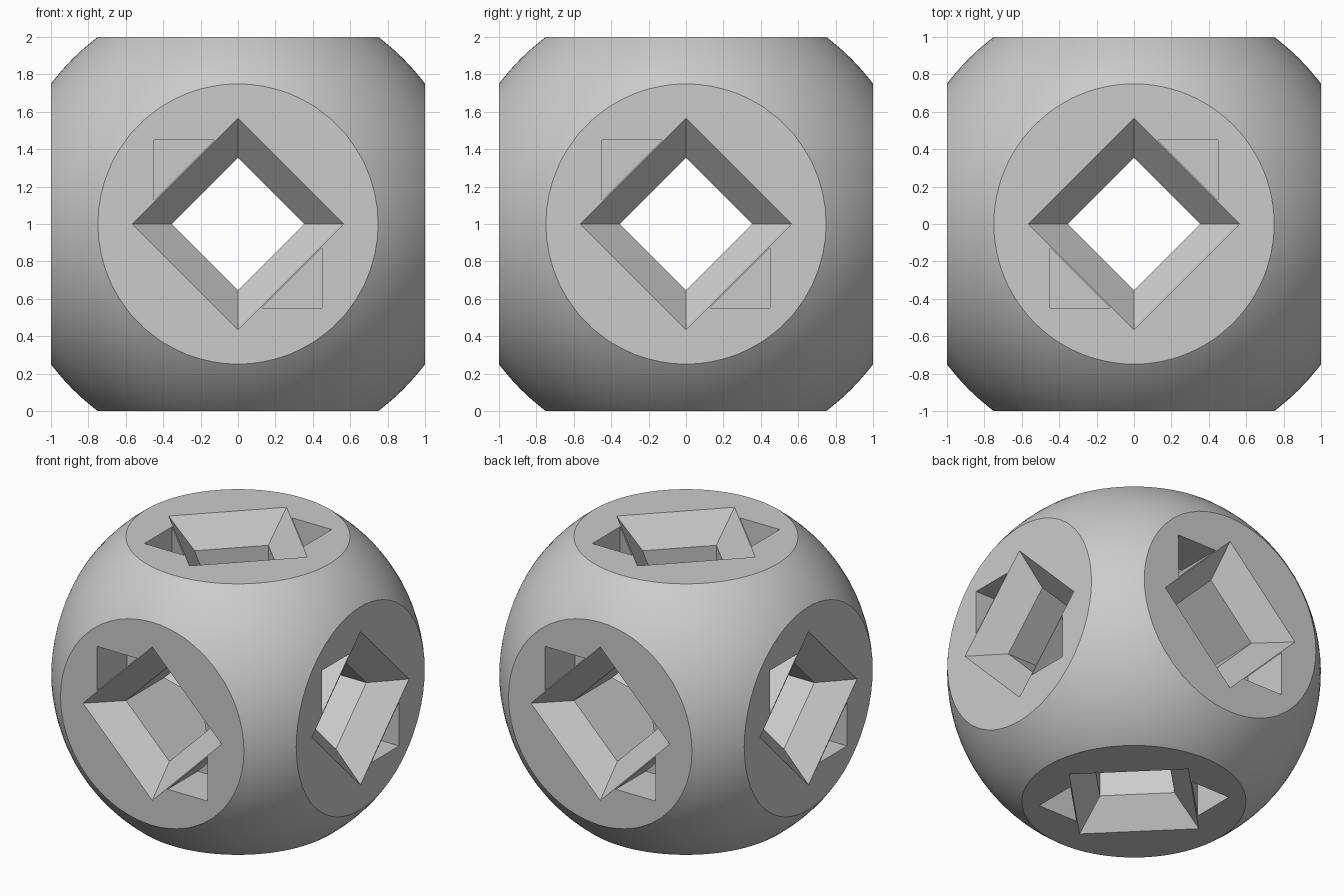
import bpy, bmesh

if "Cube" in bpy.data.objects:
    bpy.data.objects.remove(bpy.data.objects["Cube"])

CENTRE = 1.0
OUT, INN = 0.566, 0.354      # diamond half-diagonals: rim and tunnel
SQ = 0.45                    # outer corner of the triangular notches


def place(axis, u, v, n):
    """Map a local (u, v, n) point so n runs along the chosen axis."""
    p = {'x': (n, u, v), 'y': (v, n, u), 'z': (u, v, n)}[axis]
    return (p[0], p[1], p[2] + CENTRE)


def loft(bm, sections):
    """Closed skin through a list of matching rings."""
    rings = [[bm.verts.new(p) for p in s] for s in sections]
    k = len(rings[0])
    for a, b in zip(rings, rings[1:]):
        for i in range(k):
            j = (i + 1) % k
            bm.faces.new((a[i], a[j], b[j], b[i]))
    bm.faces.new(rings[0][::-1])
    bm.faces.new(rings[-1])


def finish(bm, name):
    bmesh.ops.recalc_face_normals(bm, faces=bm.faces[:])
    me = bpy.data.meshes.new(name)
    bm.to_mesh(me)
    bm.free()
    ob = bpy.data.objects.new(name, me)
    bpy.context.collection.objects.link(ob)
    return ob


def boolean(target, cutter, op):
    m = target.modifiers.new(op, 'BOOLEAN')
    m.operation = op
    m.solver = 'EXACT'
    m.object = cutter
    bpy.context.view_layer.objects.active = target
    bpy.ops.object.modifier_apply(modifier=m.name)
    bpy.data.objects.remove(cutter)


# Rounded block: sphere trimmed by a cube
bpy.ops.mesh.primitive_uv_sphere_add(segments=96, ring_count=48, radius=1.25,
                                     location=(0, 0, CENTRE))
body = bpy.context.object
body.name = "pierced_ball"
bpy.ops.object.transform_apply(location=True)
bpy.ops.mesh.primitive_cube_add(size=2, location=(0, 0, CENTRE))
box = bpy.context.object
box.name = "trim_box"
box.hide_render = True
boolean(body, box, 'INTERSECT')

# Diamond tunnels with flared mouths on all three axes
flare = INN + (OUT - INN) * 1.5
for axis in 'xyz':
    bm = bmesh.new()
    loft(bm, [[place(axis, u * r, v * r, n)
               for u, v in ((1, 0), (0, 1), (-1, 0), (0, -1))]
              for n, r in ((-1.1, flare), (-0.8, INN), (0.8, INN), (1.1, flare))])
    cutter = finish(bm, "tunnel_cutter")
    cutter.hide_render = True
    boolean(body, cutter, 'DIFFERENCE')

# Triangular notches beside two opposite edges of every mouth
bm = bmesh.new()
t = OUT + 0.01 - SQ
for axis, k in (('x', -1), ('y', 1), ('z', 1)):
    for side in (-1, 1):
        for su in (-1, 1):
            sv = su * k * side
            loft(bm, [[place(axis, su * u, sv * v, side * n)
                       for u, v in ((t, SQ), (SQ, SQ), (SQ, t))]
                      for n in (0.65, 1.1)])
cutter = finish(bm, "notch_cutter")
cutter.hide_render = True
boolean(body, cutter, 'DIFFERENCE')

bpy.ops.object.select_all(action='DESELECT')
body.select_set(True)
bpy.context.view_layer.objects.active = body
bpy.ops.object.shade_smooth_by_angle(angle=0.5)
